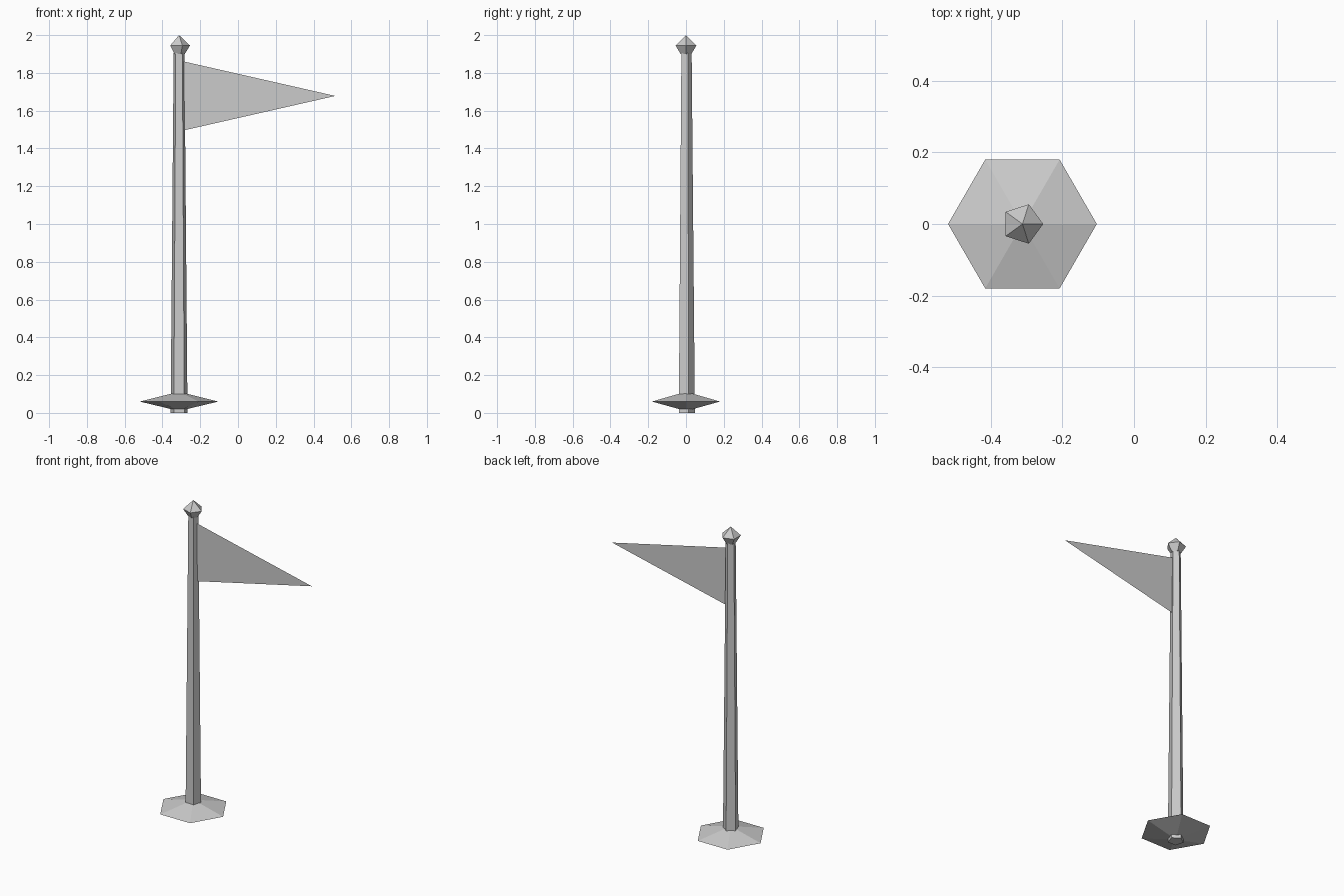
import bpy
import bmesh
import math

cube = bpy.data.objects.get("Cube")
if cube:
    bpy.data.objects.remove(cube, do_unlink=True)

POLE_X = -0.312  # the pole stands off-centre, the pennant balances it

grey = bpy.data.materials.new("light grey")
grey.use_nodes = True
colour = (0.6, 0.6, 0.6, 1)
grey.diffuse_color = colour
grey.node_tree.nodes["Principled BSDF"].inputs["Base Color"].default_value = colour


def finish(name, bm):
    """Turn a bmesh into a flat-shaded object on the pole axis."""
    mesh = bpy.data.meshes.new(name)
    bm.to_mesh(mesh)
    bm.free()
    mesh.materials.append(grey)
    obj = bpy.data.objects.new(name, mesh)
    obj.location.x = POLE_X
    bpy.context.collection.objects.link(obj)
    return obj


def lathe(name, profile, sides, turn=0):
    """Faceted solid from (radius, z) pairs, bottom to top; radius 0 is a tip."""
    bm = bmesh.new()
    rings = []
    for radius, z in profile:
        count = sides if radius else 1
        angles = [turn + math.tau * i / sides for i in range(count)]
        rings.append([bm.verts.new((radius * math.cos(a), radius * math.sin(a), z))
                      for a in angles])
    for low, high in zip(rings, rings[1:]):
        for i in range(sides):
            j = (i + 1) % sides
            corners = [low[i % len(low)], low[j % len(low)],
                       high[j % len(high)], high[i % len(high)]]
            bm.faces.new(list(dict.fromkeys(corners)))
    for ring in (rings[0], rings[-1]):
        if len(ring) > 1:
            bm.faces.new(ring)
    bmesh.ops.recalc_face_normals(bm, faces=bm.faces)
    return finish(name, bm)


# Hexagonal foot, a shallow double cone
lathe("base", [(0, 0.01), (0.208, 0.06), (0, 0.112)], 6)

# Tapered five-sided pole with a flat side to the front
lathe("pole", [(0.047, 0), (0.03, 1.905)], 5, math.pi / 2)

# Pointed five-sided finial
lathe("finial", [(0.03, 1.9), (0.058, 1.945), (0, 2)], 5)

# Triangular pennant, a single sheet rooted inside the pole
bm = bmesh.new()
bm.faces.new([bm.verts.new(p) for p in
              ((0, 0, 1.49), (0.827, 0, 1.678), (0, 0, 1.866))])
finish("pennant", bm)
